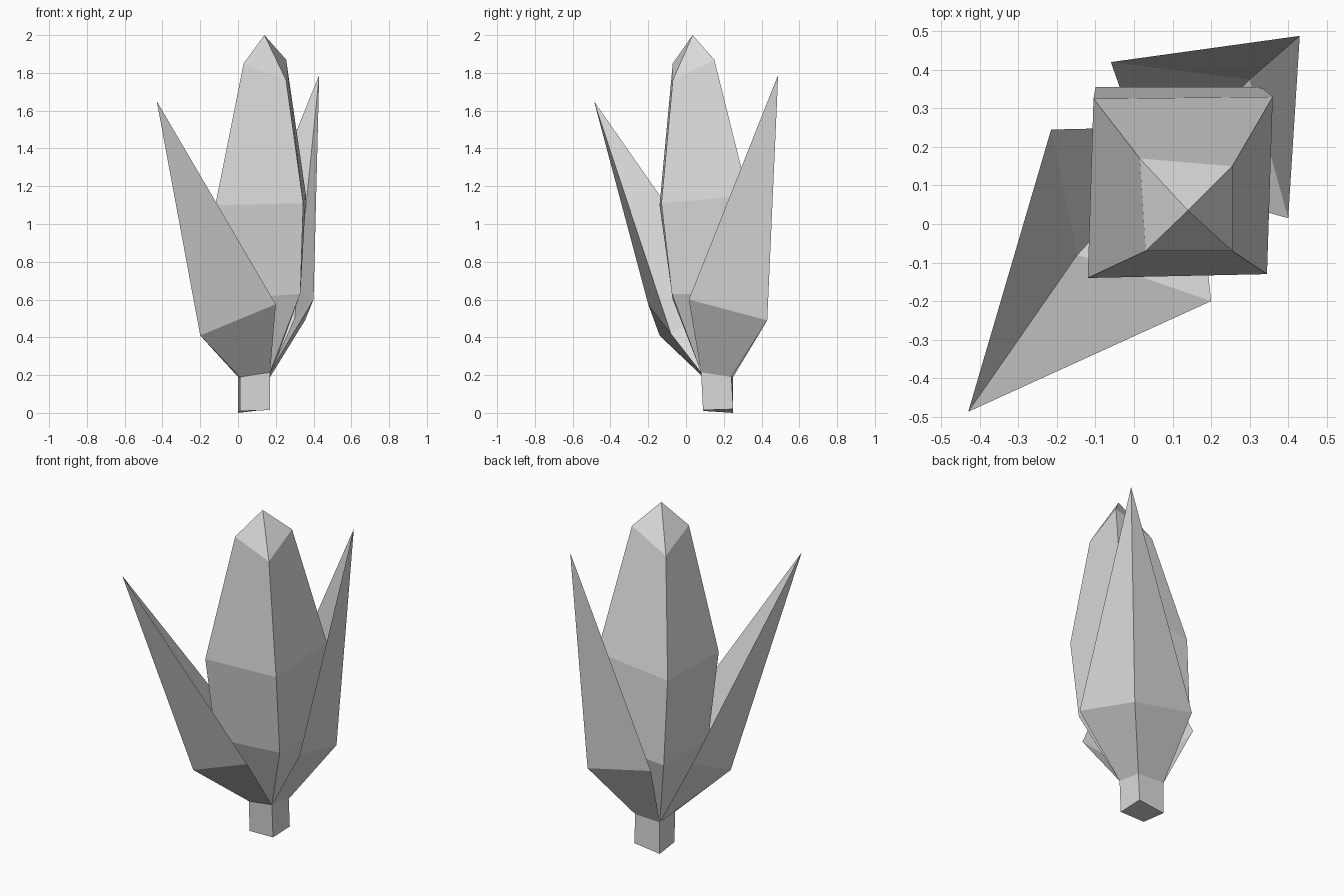
import bpy
import bmesh

cube = bpy.data.objects.get("Cube")
if cube:
    bpy.data.objects.remove(cube, do_unlink=True)

# Single matte grey
grey = bpy.data.materials.new("light_grey")
grey.use_nodes = True
colour = (0.7, 0.7, 0.7, 1)
grey.diffuse_color = colour
grey.node_tree.nodes["Principled BSDF"].inputs["Base Color"].default_value = colour


def finish(name, bm):
    bmesh.ops.recalc_face_normals(bm, faces=bm.faces[:])
    mesh = bpy.data.meshes.new(name)
    bm.to_mesh(mesh)
    bm.free()
    mesh.materials.append(grey)
    obj = bpy.data.objects.new(name, mesh)
    bpy.context.collection.objects.link(obj)
    return obj


def loft(name, rings, tip=None):
    """Skin four-cornered rings from bottom to top, ending in a cap or a point."""
    bm = bmesh.new()
    loops = [[bm.verts.new(p) for p in ring] for ring in rings]
    bm.faces.new(loops[0])
    for low, high in zip(loops, loops[1:]):
        for i in range(4):
            j = (i + 1) % 4
            bm.faces.new((low[i], low[j], high[j], high[i]))
    top = loops[-1]
    if tip:
        apex = bm.verts.new(tip)
        for i in range(4):
            bm.faces.new((top[i], top[(i + 1) % 4], apex))
    else:
        bm.faces.new(top)
    return finish(name, bm)


def leaf(name, tip, keel, inner, sides, root, root_sides):
    """Folded husk leaf: outer skin along the keel, inner skin just behind it."""
    bm = bmesh.new()
    t, k, n, r = [bm.verts.new(p) for p in (tip, keel, inner, root)]
    for side, root_side in zip(sides, root_sides):
        s, b = bm.verts.new(side), bm.verts.new(root_side)
        for ridge in (k, n):
            bm.faces.new((t, s, ridge))
            bm.faces.new((ridge, s, b, r))
    return finish(name, bm)


# Corners run front-left, front-right, back-right, back-left of the page
stem_top = [(0.01, 0.09, 0.19), (0.17, 0.08, 0.215),
            (0.17, 0.24, 0.19), (0, 0.25, 0.19)]
stem_bottom = [(0.01, 0.095, 0.01), (0.17, 0.09, 0.015),
               (0.17, 0.25, 0.02), (0, 0.25, 0)]
loft("stem", [stem_bottom, stem_top])

# Four-sided cob swelling from the stem and closing to a point
lower = [(-0.1, -0.07, 0.6), (0.33, -0.075, 0.63),
         (0.33, 0.355, 0.63), (-0.1, 0.355, 0.6)]
middle = [(-0.12, -0.14, 1.1), (0.345, -0.13, 1.11),
          (0.36, 0.33, 1.15), (-0.105, 0.325, 1.1)]
upper = [(0.03, -0.07, 1.85), (0.255, -0.07, 1.76),
         (0.255, 0.15, 1.87), (0.015, 0.17, 1.76)]
loft("cob", [stem_top, lower, middle, upper], tip=(0.14, 0.035, 2.0))

# Husk leaves on opposite corners
leaf("front_leaf", (-0.43, -0.487, 1.65), (-0.2, -0.14, 0.41),
     (-0.147, -0.08, 0.42),
     [(0.2, -0.2, 0.575), (-0.215, 0.245, 0.6)],
     stem_top[0], [stem_top[1], stem_top[3]])
leaf("back_leaf", (0.43, 0.488, 1.79), (0.355, 0.43, 0.49),
     (0.3, 0.375, 0.5),
     [(0.4, 0.015, 0.6), (-0.06, 0.42, 0.58)],
     stem_top[2], [stem_top[1], stem_top[3]])
